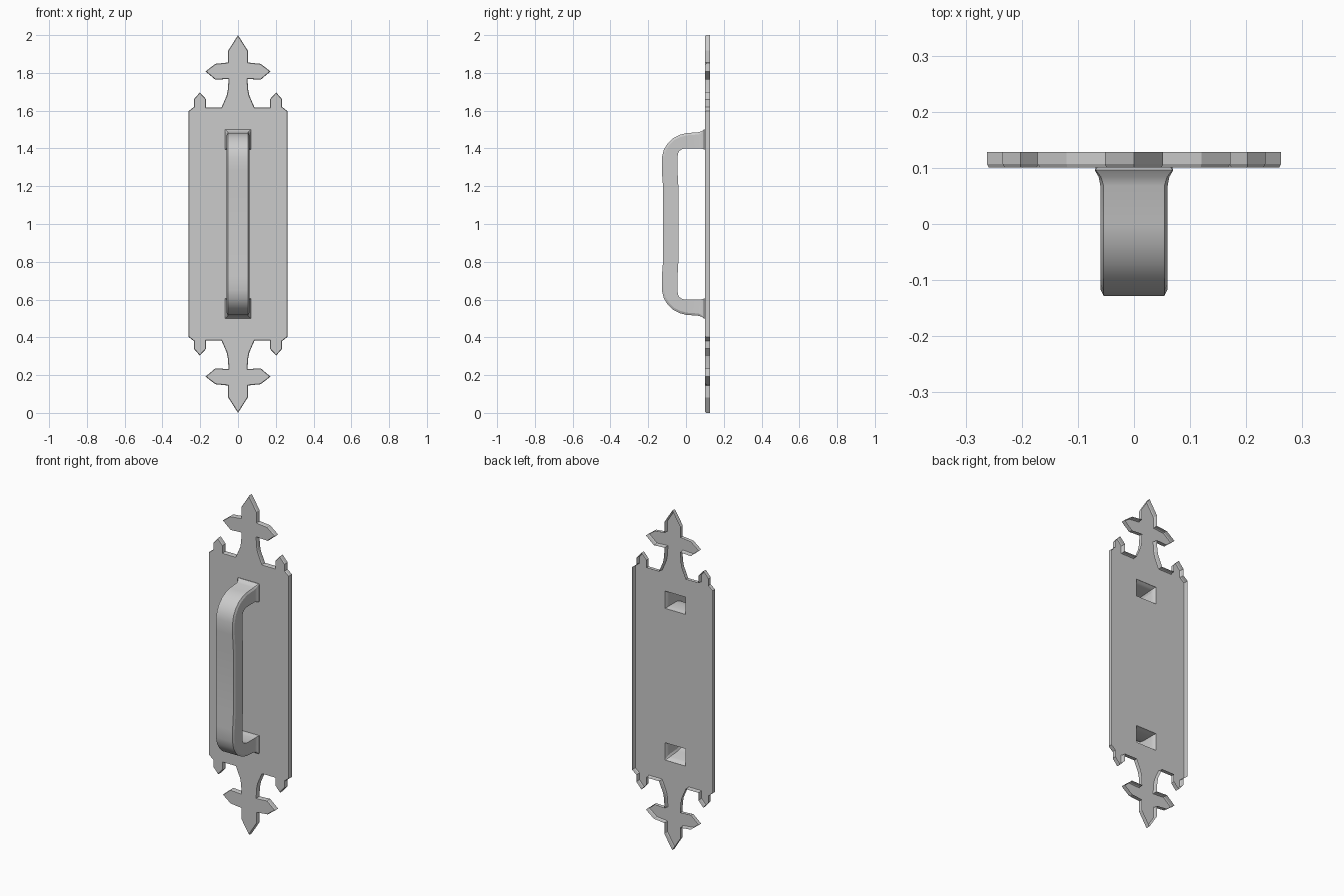
import bpy, bmesh
from mathutils import Vector

if "Cube" in bpy.data.objects:
    bpy.data.objects.remove(bpy.data.objects["Cube"])

BACK, EDGE, FRONT = 0.128, 0.107, 0.101


def finish(bm, name, angle):
    mesh = bpy.data.meshes.new(name)
    bm.to_mesh(mesh)
    bm.free()
    ob = bpy.data.objects.new(name, mesh)
    bpy.context.collection.objects.link(ob)
    bpy.ops.object.select_all(action='DESELECT')
    ob.select_set(True)
    bpy.context.view_layer.objects.active = ob
    bpy.ops.object.shade_smooth_by_angle(angle=angle)
    return ob


# Backplate: one quarter of the outline, mirrored left-right and top-bottom
quarter = [(0.262, 1.597), (0.234, 1.62), (0.234, 1.66), (0.202, 1.697), (0.17, 1.662),
           (0.17, 1.618), (0.087, 1.618), (0.06, 1.68), (0.054, 1.71),
           (0.05, 1.768), (0.12, 1.764), (0.172, 1.808), (0.12, 1.848), (0.052, 1.855),
           (0.052, 1.918)]
right_top = quarter + [(0, 2.0)]
left_top = [(-x, z) for x, z in reversed(quarter)]
top = right_top + left_top
outline = top + [(x, 2 - z) for x, z in reversed(top)]
hole = [(-0.063, 1.399), (0.063, 1.399), (0.063, 1.495), (-0.063, 1.495)]
holes = [hole, [(x, 2 - z) for x, z in hole]]

bm = bmesh.new()
for loop in [outline] + holes:
    vs = [bm.verts.new((x, BACK, z)) for x, z in loop]
    for a, b in zip(vs, vs[1:] + vs[:1]):
        bm.edges.new((a, b))
bmesh.ops.triangle_fill(bm, edges=bm.edges[:], use_beauty=True, normal=(0, -1, 0))
back = bm.faces[:]
res = bmesh.ops.extrude_face_region(bm, geom=back, use_keep_orig=True)
front = [g for g in res['geom'] if isinstance(g, bmesh.types.BMFace)]
for v in {v for f in front for v in f.verts}:
    v.co.y = EDGE
# narrow chamfer round the front face
bmesh.ops.recalc_face_normals(bm, faces=bm.faces[:])
bmesh.ops.inset_region(bm, faces=front, thickness=0.003, use_boundary=True, use_even_offset=True)
for v in {v for f in front for v in f.verts}:
    v.co.y = FRONT
# the plate is a thin shell, open at the back, with no walls in its holes
bm.normal_update()
walls = [f for f in bm.faces if abs(f.normal.y) < 0.9 and abs(f.calc_center_median().x) < 0.08
         and 0.48 < f.calc_center_median().z < 1.52]
gone = [f for f in bm.faces if all(abs(v.co.y - BACK) < 1e-5 for v in f.verts)]
bmesh.ops.delete(bm, geom=list(set(walls + gone)), context='FACES')
finish(bm, "backplate", 0.3)

# Handle: hollow bar, each station is half width, chamfer, outer (y, z), inner (y, z)
half = [(0.068, 0.002, (0.101, 1.500), (0.101, 1.395)),
        (0.070, 0.002, (0.096, 1.501), (0.096, 1.395)),
        (0.063, 0.004, (0.084, 1.492), (0.084, 1.398)),
        (0.060, 0.006, (0.068, 1.486), (0.068, 1.401)),
        (0.060, 0.006, (0.000, 1.481), (0.015, 1.401)),
        (0.060, 0.006, (-0.036, 1.471), (-0.010, 1.399)),
        (0.060, 0.006, (-0.070, 1.453), (-0.026, 1.394)),
        (0.060, 0.006, (-0.098, 1.426), (-0.037, 1.385)),
        (0.060, 0.006, (-0.118, 1.392), (-0.043, 1.370)),
        (0.060, 0.006, (-0.128, 1.350), (-0.045, 1.345)),
        (0.060, 0.006, (-0.128, 1.280), (-0.045, 1.280)),
        (0.060, 0.006, (-0.121, 1.190), (-0.040, 1.190))]
stations = half + [(w, c, (o[0], 2 - o[1]), (i[0], 2 - i[1])) for w, c, o, i in reversed(half)]

bm = bmesh.new()
rings = []
for w, c, o, i in stations:
    o, i = Vector(o), Vector(i)
    t = (o - i).normalized() * c * 2
    section = [(c - w, o), (w - c, o), (w, o - t), (w, i), (-w, i), (-w, o - t)]
    rings.append([bm.verts.new((x, p[0], p[1])) for x, p in section])
for a, b in zip(rings, rings[1:]):
    for k in range(6):
        n = (k + 1) % 6
        bm.faces.new((a[k], a[n], b[n], b[k]))
bmesh.ops.recalc_face_normals(bm, faces=bm.faces[:])
finish(bm, "pull_handle", 0.4)
